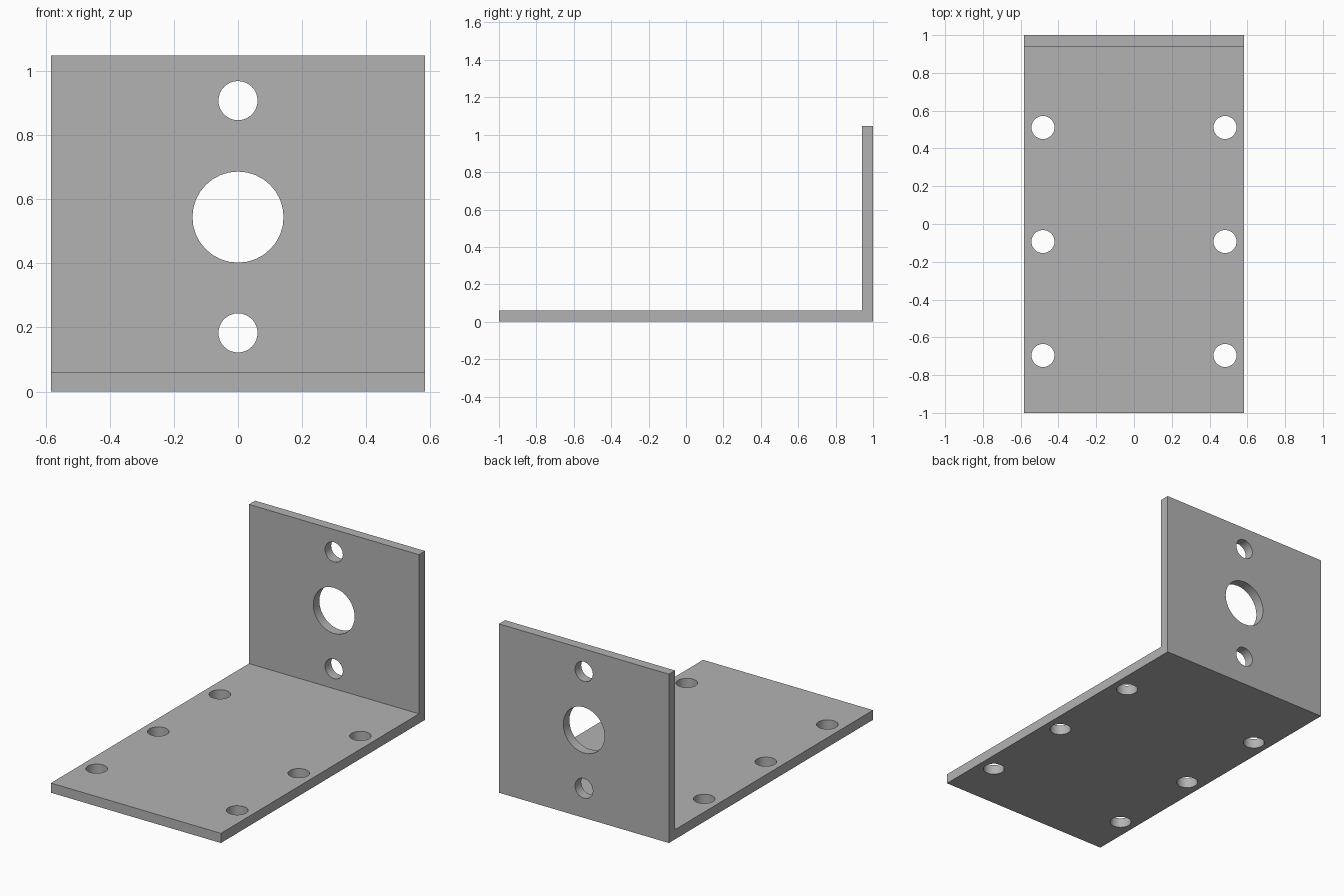
import bpy
import bmesh
from math import radians
from mathutils import Matrix, Vector

cube = bpy.data.objects.get("Cube")
if cube:
    bpy.data.objects.remove(cube, do_unlink=True)

HALF_WIDTH, HALF_LENGTH, HEIGHT, THICK = 0.583, 1.0, 1.047, 0.06
SMALL_R, LARGE_R = 0.061, 0.142

# Plain grey metal
grey = bpy.data.materials.new("grey metal")
grey.use_nodes = True
grey.diffuse_color = (0.45, 0.45, 0.45, 1)
grey.node_tree.nodes["Principled BSDF"].inputs["Base Color"].default_value = grey.diffuse_color


def make_object(name, bm):
    bmesh.ops.recalc_face_normals(bm, faces=bm.faces)
    mesh = bpy.data.meshes.new(name)
    bm.to_mesh(mesh)
    bm.free()
    mesh.materials.append(grey)
    obj = bpy.data.objects.new(name, mesh)
    bpy.context.collection.objects.link(obj)
    return obj


def add_drill(bm, location, radius, tilt=0):
    matrix = Matrix.Translation(location) @ Matrix.Rotation(radians(tilt), 4, "X")
    bmesh.ops.create_cone(bm, cap_ends=True, segments=32, radius1=radius,
                          radius2=radius, depth=THICK * 3, matrix=matrix)


# Bracket: L profile swept across the width
inner_y = HALF_LENGTH - THICK
profile = [(-HALF_LENGTH, 0), (HALF_LENGTH, 0), (HALF_LENGTH, HEIGHT),
           (inner_y, HEIGHT), (inner_y, THICK), (-HALF_LENGTH, THICK)]
bm = bmesh.new()
face = bm.faces.new([bm.verts.new((-HALF_WIDTH, y, z)) for y, z in profile])
swept = bmesh.ops.extrude_face_region(bm, geom=[face])["geom"]
bmesh.ops.translate(bm, vec=Vector((2 * HALF_WIDTH, 0, 0)),
                    verts=[v for v in swept if isinstance(v, bmesh.types.BMVert)])
bracket = make_object("angle_bracket", bm)

# Drills: base mounting holes in two rows, then upright plate holes
bm = bmesh.new()
for side in (-1, 1):
    for y in (-0.696, -0.093, 0.511):
        add_drill(bm, (side * 0.482, y, THICK / 2), SMALL_R)
for z, radius in ((0.183, SMALL_R), (0.544, LARGE_R), (0.907, SMALL_R)):
    add_drill(bm, (0, HALF_LENGTH - THICK / 2, z), radius, tilt=90)
drills = make_object("hole_cutters", bm)
drills.hide_render = True

# Cut the holes, then drop the cutters
cut = bracket.modifiers.new("holes", "BOOLEAN")
cut.operation = "DIFFERENCE"
cut.solver = "EXACT"
cut.object = drills
bpy.ops.object.select_all(action="DESELECT")
bracket.select_set(True)
bpy.context.view_layer.objects.active = bracket
bpy.ops.object.modifier_apply(modifier=cut.name)
bpy.data.objects.remove(drills, do_unlink=True)
bpy.ops.object.shade_smooth_by_angle(angle=radians(30))
